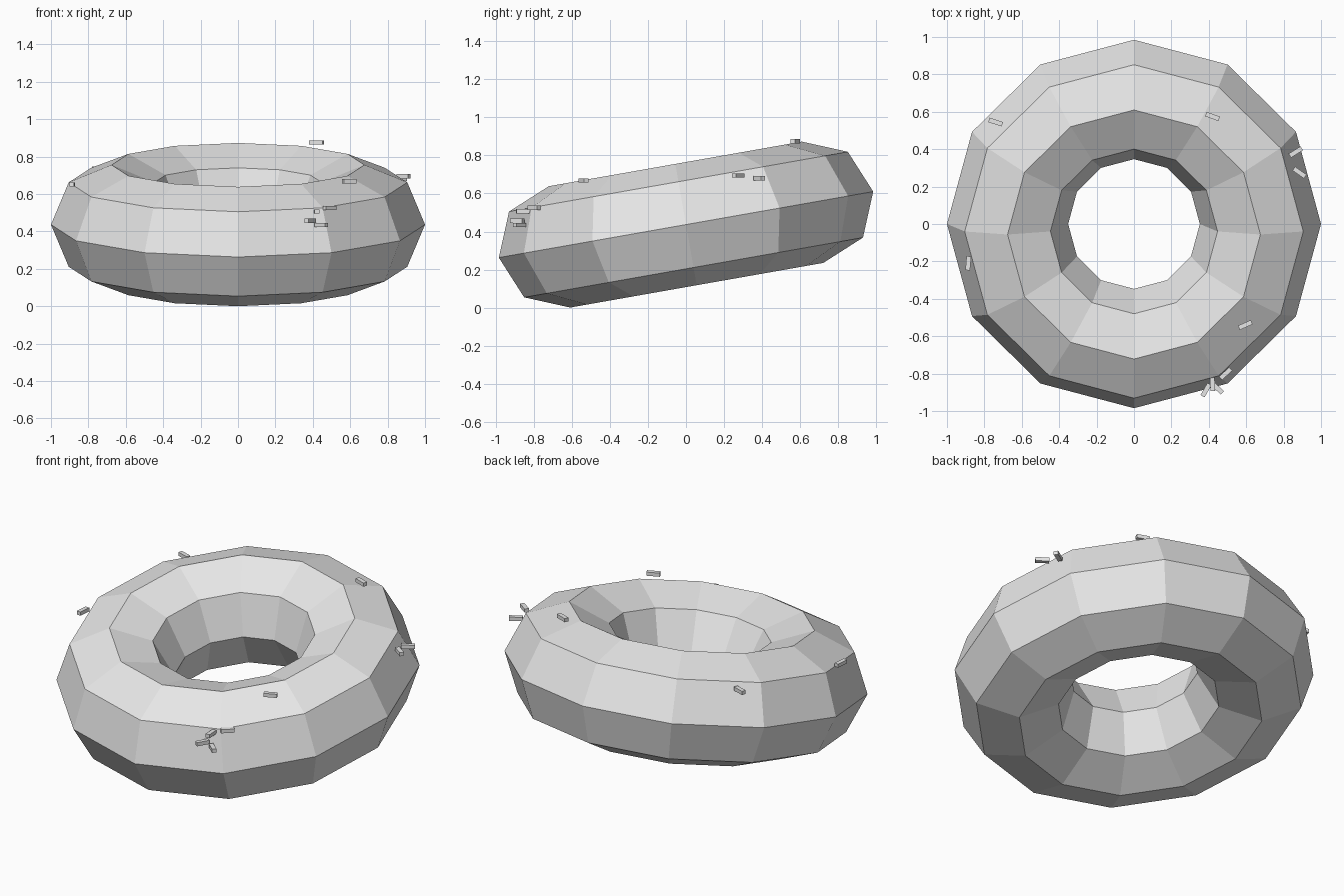
import bpy
import math

cube = bpy.data.objects.get("Cube")
if cube:
    bpy.data.objects.remove(cube, do_unlink=True)

# One plain colour for everything
grey = bpy.data.materials.new("light_grey")
grey.use_nodes = True
grey.diffuse_color = (0.8, 0.8, 0.8, 1)
grey.node_tree.nodes["Principled BSDF"].inputs["Base Color"].default_value = grey.diffuse_color


def finish(name):
    obj = bpy.context.object
    obj.name = name
    obj.data.materials.clear()
    obj.data.materials.append(grey)
    return obj


# Low-poly ring, tipped so that the back is raised
MAJOR, MINOR, TILT = 0.676, 0.324, math.radians(10)
centre_z = MAJOR * math.sin(TILT) + MINOR * math.cos(TILT)
bpy.ops.mesh.primitive_torus_add(
    major_segments=12, minor_segments=8, major_radius=MAJOR, minor_radius=MINOR,
    location=(0, 0, centre_z), rotation=(TILT, 0, 0))
finish("ring")
bpy.ops.object.shade_flat()

# Sprinkles: x, y, z of the centre and turn about z in degrees
sprinkles = [
    (-0.74, 0.545, 0.735, -18),
    (0.42, 0.575, 0.875, -20),
    (0.865, 0.385, 0.68, 32),
    (0.885, 0.275, 0.695, -35),
    (-0.886, -0.21, 0.65, 85),
    (0.595, -0.54, 0.668, 24),
    (0.49, -0.80, 0.525, 42),
    (0.42, -0.855, 0.507, 93),
    (0.385, -0.888, 0.457, 60),
    (0.445, -0.877, 0.435, -42),
]
for x, y, z, turn in sprinkles:
    bpy.ops.mesh.primitive_cube_add(
        size=1, location=(x, y, z), rotation=(0, 0, math.radians(turn)))
    finish("sprinkle").scale = (0.075, 0.025, 0.022)
